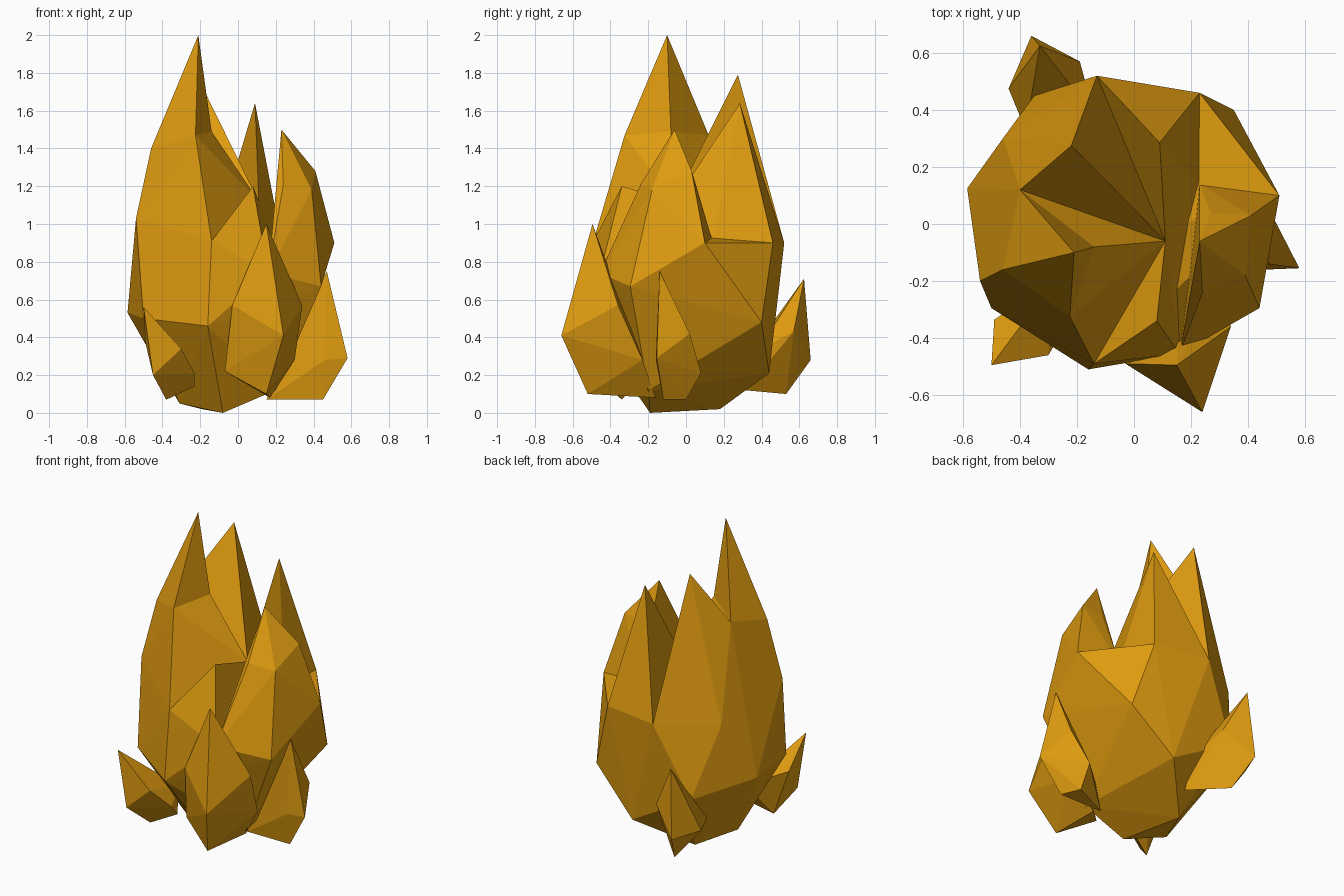
import bpy, bmesh

gold = bpy.data.materials.new("amber gold")
gold.diffuse_color = (0.74, 0.33, 0.005, 1)


def crystal(name, points):
    """Faceted shard: the convex hull of a few corner points."""
    bm = bmesh.new()
    for p in points:
        bm.verts.new(p)
    bmesh.ops.convex_hull(bm, input=bm.verts[:])
    loose = [v for v in bm.verts if not v.link_faces]
    bmesh.ops.delete(bm, geom=loose, context='VERTS')
    bmesh.ops.recalc_face_normals(bm, faces=bm.faces[:])
    me = bpy.data.meshes.new(name)
    bm.to_mesh(me)
    bm.free()
    me.materials.append(gold)
    ob = bpy.data.objects.new(name, me)
    bpy.context.collection.objects.link(ob)
    return ob


# Corners shared by the body and the peaks that grow from its rim
valley = (0.11, -0.06, 1.12)
hollow = (0.23, 0.14, 0.91)
front = (-0.14, -0.49, 0.91)
front_right = (0.16, -0.455, 0.74)
right_front = (0.44, -0.295, 0.67)
right = (0.51, 0.10, 0.90)
back_right = (0.23, 0.46, 0.90)
back = (-0.13, 0.52, 0.90)
back_left = (-0.46, 0.30, 0.90)
left = (-0.54, -0.20, 1.03)
left_low = (-0.585, 0.125, 0.53)
saddle = (-0.40, 0.12, 1.47)
core = (0.0, 0.05, 0.5)
# Ring where the tallest peak narrows to its spire
ring = [(-0.225, -0.325, 1.47), (-0.14, -0.08, 1.49), saddle,
        (-0.46, -0.16, 1.40)]

# Bowl-shaped body
crystal("body", [
    front, front_right, right_front, right, back_right, back, back_left, left,
    left_low, (-0.5, -0.295, 0.5), (-0.16, -0.51, 0.46), (0.35, 0.4, 0.48),
    (-0.35, 0.45, 0.45), (0.07, 0.44, 0.21), (-0.31, -0.08, 0.05),
    (-0.19, 0.18, 0.02), (-0.08, -0.19, 0.0), (0.2, -0.2, 0.12)])
crystal("valley_floor", [valley, hollow, front_right, core])

# Peaks on the rim
crystal("tallest_spire", [(-0.21, -0.10, 2.0)] + ring)
crystal("tallest_shaft", ring + [front, left, left_low, back_left, valley, core])
crystal("back_left_peak", [
    (-0.22, 0.275, 1.79), saddle, back_left, back, valley, core])
crystal("back_right_peak", [
    (0.09, 0.285, 1.64), back, back_right, hollow, valley, core])
crystal("front_peak", [
    (0.08, -0.34, 1.20), front, front_right, valley, core])
crystal("right_peak", [
    (0.23, -0.06, 1.50), (0.41, 0.03, 1.28), (0.39, -0.18, 1.18),
    (0.24, -0.24, 1.21), right, right_front, front_right, hollow,
    (0.27, 0.04, 1.25)])

# Small shards around the foot
crystal("front_shard", [
    (0.15, -0.495, 1.0), (-0.03, -0.49, 0.57), (0.24, -0.66, 0.41),
    (0.34, -0.36, 0.57), (-0.07, -0.42, 0.22), (0.15, -0.52, 0.10),
    (0.30, -0.23, 0.28), (0.17, -0.16, 0.08), (0.1, -0.35, 0.5)])
crystal("right_shard", [
    (0.47, -0.14, 0.75), (0.58, -0.155, 0.29), (0.49, 0.02, 0.42),
    (0.46, -0.16, 0.28), (0.45, -0.12, 0.07), (0.40, 0.0, 0.07),
    (0.40, 0.08, 0.21), (0.15, -0.12, 0.07), (0.25, -0.05, 0.2)])
crystal("left_shard", [
    (-0.50, -0.495, 0.56), (-0.30, -0.46, 0.34), (-0.45, -0.48, 0.2),
    (-0.49, -0.335, 0.37), (-0.38, -0.34, 0.07), (-0.23, -0.34, 0.21),
    (-0.23, -0.28, 0.14), (-0.28, -0.2, 0.28)])
crystal("back_shard", [
    (-0.33, 0.625, 0.71), (-0.36, 0.66, 0.28), (-0.44, 0.475, 0.29),
    (-0.19, 0.57, 0.43), (-0.29, 0.53, 0.10), (-0.38, 0.33, 0.3),
    (-0.14, 0.38, 0.33), (-0.12, 0.31, 0.12)])
